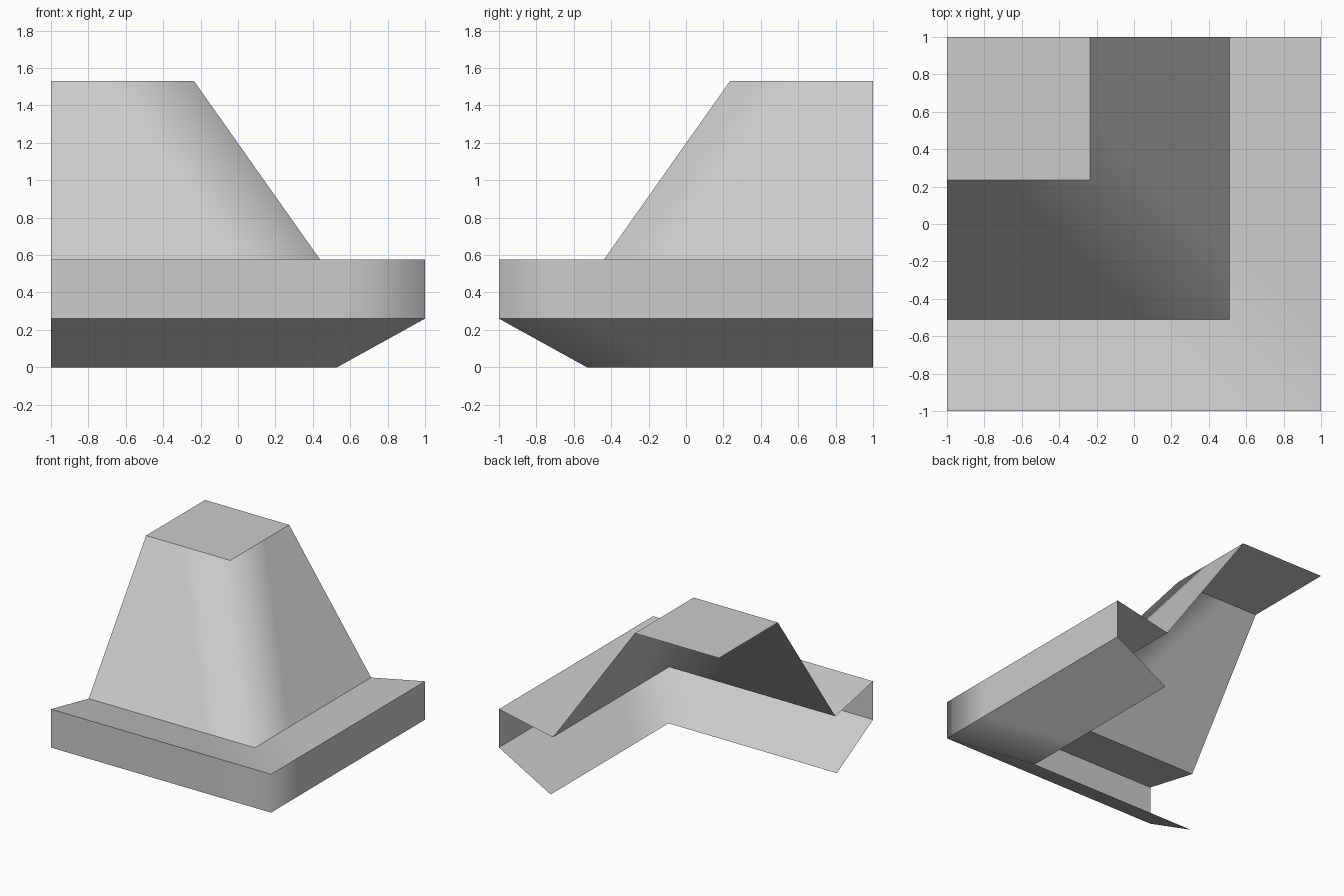
import bpy, bmesh

if "Cube" in bpy.data.objects:
    bpy.data.objects.remove(bpy.data.objects["Cube"], do_unlink=True)

grey = bpy.data.materials.new("light_grey")
grey.use_nodes = True
colour = (0.6, 0.6, 0.6, 1)
grey.diffuse_color = colour
grey.node_tree.nodes["Principled BSDF"].inputs["Base Color"].default_value = colour

END = 1.0       # open ends of the corner piece
BLEND = 0.45    # width of the soft shading beside the corner


def corner_row(bm, c, z):
    """Five points along an L: left end, near corner, corner, near corner, back end."""
    path = [(-END, -c), (c - BLEND, -c), (c, -c), (c, -c + BLEND), (c, END)]
    return [bm.verts.new((x, y, z)) for x, y in path]


def corner_sweep(name, profile, capped=False):
    """Sweep a profile of (distance, height) points around the corner."""
    bm = bmesh.new()
    rows = [corner_row(bm, c, z) for c, z in profile]
    for upper, lower in zip(rows, rows[1:]):
        for i in range(len(upper) - 1):
            bm.faces.new((upper[i], lower[i], lower[i + 1], upper[i + 1]))
    if capped:
        z = profile[0][1]
        bm.faces.new(rows[0] + [bm.verts.new((-END, END, z))])
    for face in bm.faces:
        face.smooth = True
    # Keep the creases along the sweep sharp and the corner soft
    for row in rows:
        for a, b in zip(row, row[1:]):
            bm.edges.get((a, b)).smooth = False
    mesh = bpy.data.meshes.new(name)
    bm.to_mesh(mesh)
    bm.free()
    mesh.materials.append(grey)
    obj = bpy.data.objects.new(name, mesh)
    bpy.context.collection.objects.link(obj)
    return obj


# Flat top with the two steep walls below it
corner_sweep("sloped_tower", [(-0.235, 1.53), (0.51, 0.475)], capped=True)

# Gutter ledge, upright rim and inward sloping underside
corner_sweep("rim_ledge", [(0.51, 0.475), (1, 0.575), (1, 0.26), (0.53, 0)])
